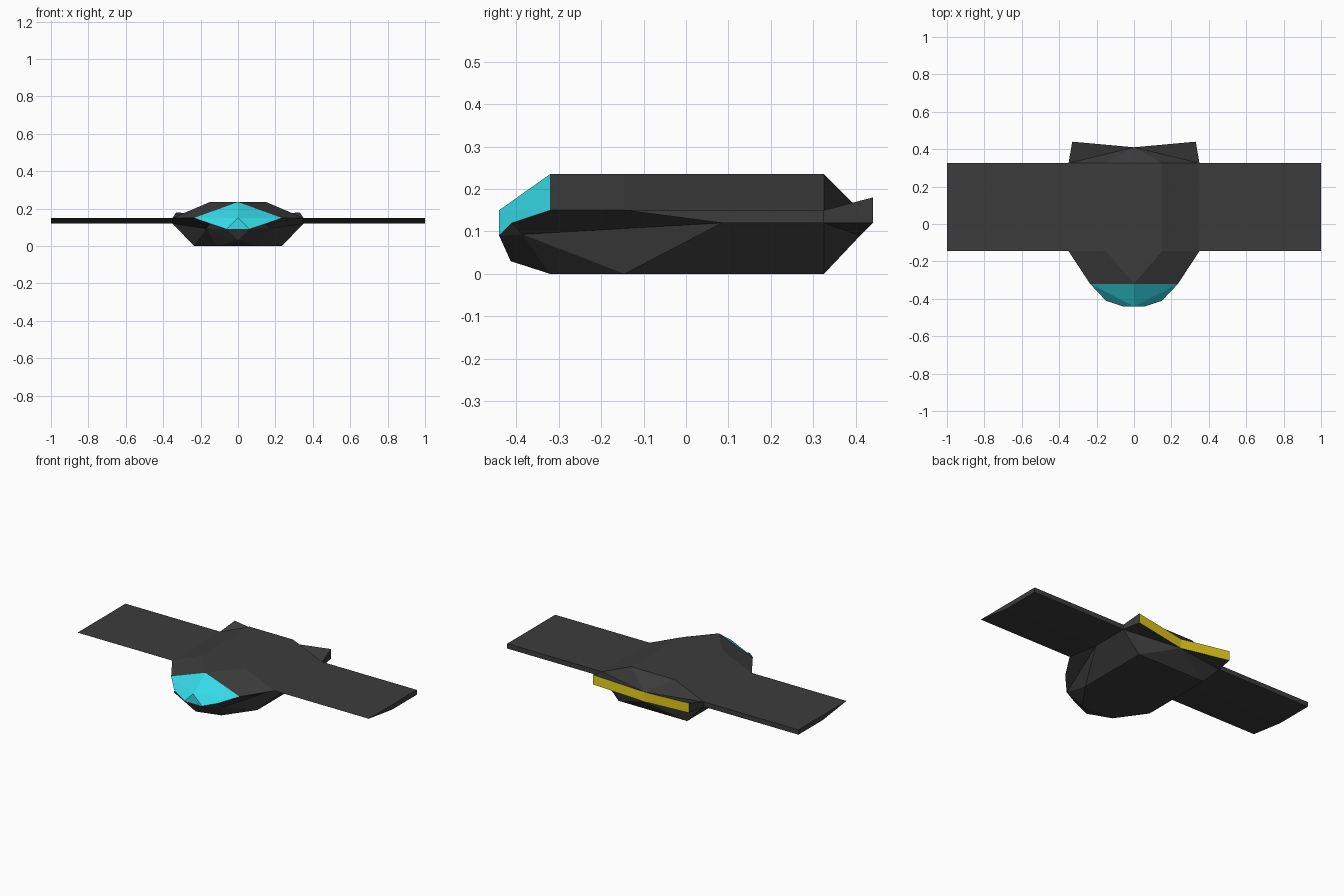
import bpy, bmesh

cube = bpy.data.objects.get("Cube")
if cube:
    bpy.data.objects.remove(cube, do_unlink=True)


def material(name, rgb):
    mat = bpy.data.materials.new(name)
    mat.use_nodes = True
    mat.diffuse_color = (*rgb, 1)
    mat.node_tree.nodes["Principled BSDF"].inputs["Base Color"].default_value = (*rgb, 1)
    return mat


charcoal = material("charcoal", (0.045, 0.045, 0.045))
cyan = material("cyan_glass", (0.035, 0.70, 0.80))
yellow = material("yellow_glow", (0.80, 0.62, 0.01))

# Corner points of the +x half of the body
points = {
    "roof_tip": (0, -0.32, 0.235), "roof_front": (0.15, -0.145, 0.235), "roof_back": (0.15, 0.325, 0.235),
    "brow": (0.235, -0.32, 0.15), "side_front": (0.35, -0.145, 0.15), "side_back": (0.35, 0.325, 0.15),
    "nose": (0, -0.44, 0.15), "cheek": (0.15, -0.41, 0.12), "lip": (0.06, -0.44, 0.09),
    "jaw": (0.17, -0.385, 0.093), "chin": (0, -0.413, 0.03),
    "chine": (0.35, 0.085, 0.12), "chine_back": (0.35, 0.325, 0.12),
    "keel_tip": (0.11, -0.32, 0), "keel_front": (0.235, -0.145, 0), "keel_back": (0.235, 0.325, 0),
    "flap_top": (0.33, 0.44, 0.18), "flap_low": (0.33, 0.44, 0.12),
    "tail_top": (0, 0.41, 0.15), "tail_low": (0, 0.41, 0.09),
}

# Faces of each part; mirrored faces are on one side, centre faces cross x = 0
mirrored = {
    "hull": ["roof_tip brow side_front roof_front", "roof_front side_front side_back roof_back",
             "brow cheek jaw chine side_front", "cheek lip jaw", "lip chin jaw",
             "jaw chin keel_tip", "jaw keel_tip keel_front", "jaw keel_front chine",
             "keel_front chine chine_back keel_back",
             "roof_back side_back tail_top", "side_back flap_top tail_top",
             "side_back flap_top flap_low chine_back", "chine_back flap_low tail_low",
             "keel_back chine_back tail_low"],
    "canopy": ["roof_tip brow nose", "nose brow cheek lip"],
    "engine_glow": ["flap_top flap_low tail_low tail_top"],
    "wing_joint": ["side_front chine chine_back side_back"],
}
centre = {
    "hull": ["roof_tip roof_front roof_back -roof_back -roof_front", "lip -lip chin",
             "chin keel_tip -keel_tip", "roof_back -roof_back tail_top", "keel_back -keel_back tail_low",
             "keel_tip keel_front keel_back -keel_back -keel_front -keel_tip"],
    "canopy": ["nose lip -lip"],
}


def add_object(name, bm, mat):
    mesh = bpy.data.meshes.new(name)
    bm.to_mesh(mesh)
    mesh.materials.append(mat)
    obj = bpy.data.objects.new(name, mesh)
    bpy.context.collection.objects.link(obj)


def flip(name):
    if points[name.strip("-")][0] == 0:
        return name
    return name[1:] if name.startswith("-") else "-" + name


# Closed body shell with every face tagged by part
body = bmesh.new()
verts = {}
for name, (x, y, z) in points.items():
    verts[name] = body.verts.new((x, y, z))
    if x:
        verts["-" + name] = body.verts.new((-x, y, z))
part_names = list(mirrored)
for index, part in enumerate(part_names):
    faces = [text.split() for text in mirrored[part]]
    faces += [[flip(n) for n in reversed(f)] for f in faces]
    faces += [text.split() for text in centre.get(part, [])]
    for names in faces:
        body.faces.new([verts[n] for n in names]).material_index = index
bmesh.ops.recalc_face_normals(body, faces=body.faces)

# Split the shell into separate parts
for part, mat in (("hull", charcoal), ("canopy", cyan), ("engine_glow", yellow)):
    bm = body.copy()
    index = part_names.index(part)
    bmesh.ops.delete(bm, geom=[f for f in bm.faces if f.material_index != index], context="FACES")
    for face in bm.faces:
        face.material_index = 0
    add_object(part, bm, mat)
    bm.free()
body.free()

# Wings: wedge-nosed slab profile carried out to the tip, open at the root
profile = ["side_front", "chine", "chine_back", "side_back"]
for name, sign in (("left_wing", 1), ("right_wing", -1)):
    bm = bmesh.new()
    root, tip = [[bm.verts.new((sign * x, *points[p][1:])) for p in profile] for x in (0.35, 1)]
    cap = bm.faces.new(root)
    bm.faces.new(tip)
    for i in range(len(root)):
        j = (i + 1) % len(root)
        bm.faces.new((root[i], root[j], tip[j], tip[i]))
    bmesh.ops.recalc_face_normals(bm, faces=bm.faces)
    bmesh.ops.delete(bm, geom=[cap], context="FACES_ONLY")
    add_object(name, bm, charcoal)
    bm.free()
